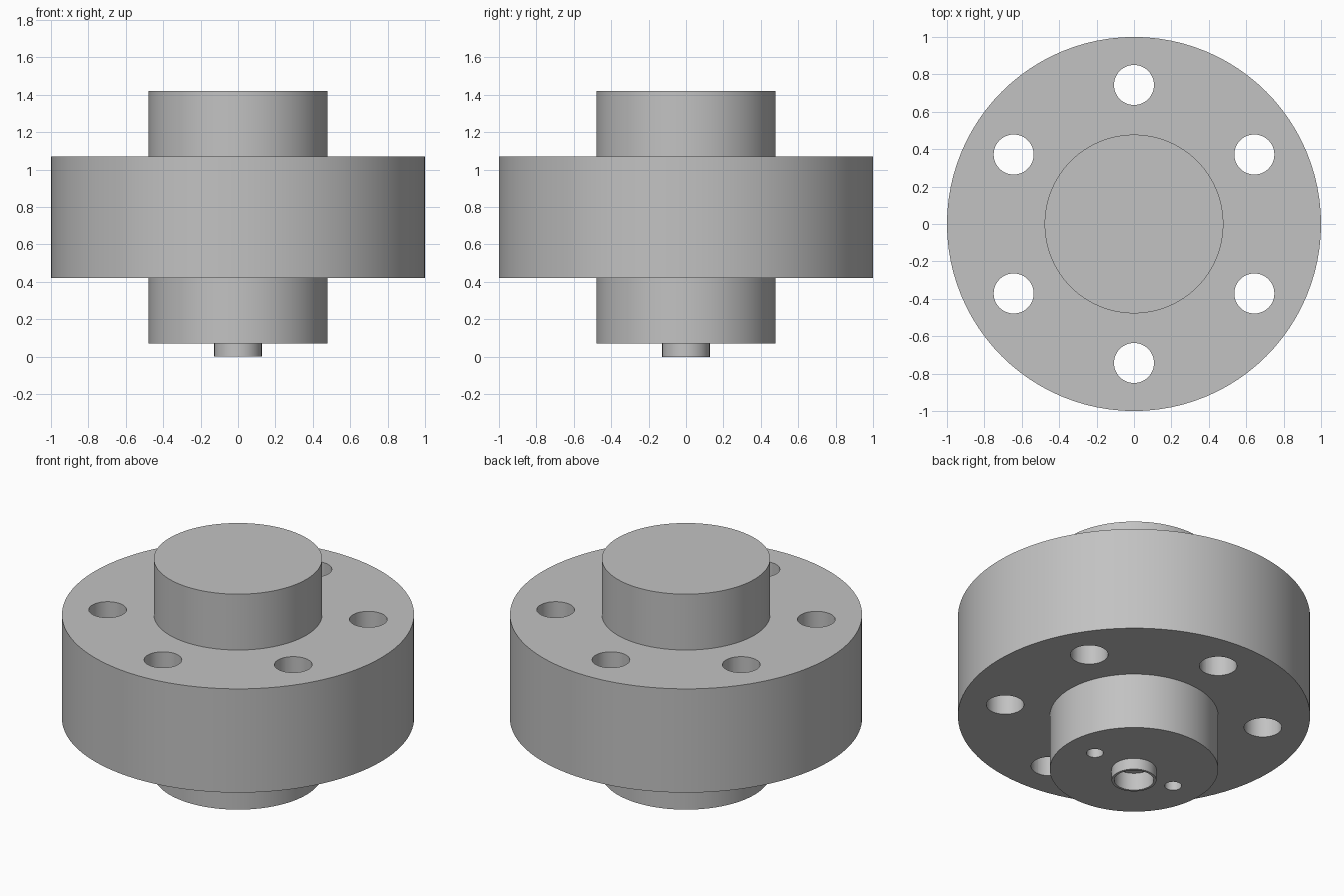
import bpy, bmesh, math
from mathutils import Matrix

default = bpy.data.objects.get("Cube")
if default:
    bpy.data.objects.remove(default, do_unlink=True)

# Single machined-metal colour
GREY = (0.54, 0.54, 0.54, 1.0)
metal = bpy.data.materials.new("plain_grey")
metal.diffuse_color = GREY
metal.use_nodes = True
metal.node_tree.nodes["Principled BSDF"].inputs["Base Color"].default_value = GREY


def add_object(name, bm):
    bmesh.ops.recalc_face_normals(bm, faces=bm.faces)
    mesh = bpy.data.meshes.new(name)
    bm.to_mesh(mesh)
    bm.free()
    mesh.materials.append(metal)
    obj = bpy.data.objects.new(name, mesh)
    bpy.context.collection.objects.link(obj)
    return obj


def lathe(name, profile, sides):
    """Turn a (radius, height) profile about the z axis."""
    bm = bmesh.new()
    verts = [bm.verts.new((r, 0, z)) for r, z in profile]
    edges = [bm.edges.new(pair) for pair in zip(verts, verts[1:])]
    bmesh.ops.spin(bm, geom=verts + edges, cent=(0, 0, 0), axis=(0, 0, 1),
                   angle=math.tau, steps=sides, use_duplicate=False)
    bmesh.ops.remove_doubles(bm, verts=bm.verts, dist=0.0001)
    return add_object(name, bm)


def drill(target, name, centres, radius, z0, z1, sides=48):
    """Cut round holes at the given centres."""
    bm = bmesh.new()
    for x, y in centres:
        bmesh.ops.create_cone(bm, cap_ends=True, segments=sides,
                              radius1=radius, radius2=radius, depth=z1 - z0,
                              matrix=Matrix.Translation((x, y, (z0 + z1) / 2)))
    cutter = add_object(name, bm)
    mod = target.modifiers.new(name, 'BOOLEAN')
    mod.operation = 'DIFFERENCE'
    mod.solver = 'EXACT'
    mod.object = cutter
    bpy.context.view_layer.objects.active = target
    bpy.ops.object.modifier_apply(modifier=name)
    bpy.data.objects.remove(cutter, do_unlink=True)


# Flange with a hub on both sides and a hollow spigot underneath
HUB, FLANGE, SPIGOT, BORE = 0.478, 1.0, 0.127, 0.112
HUB_BOTTOM, HUB_TOP = 0.07, 1.42
FLANGE_BOTTOM, FLANGE_TOP = 0.42, 1.07
BORE_TOP = 0.11
body = lathe("flanged_hub", [
    (0, BORE_TOP), (BORE, BORE_TOP), (BORE, 0), (SPIGOT, 0),
    (SPIGOT, HUB_BOTTOM), (HUB, HUB_BOTTOM), (HUB, FLANGE_BOTTOM),
    (FLANGE, FLANGE_BOTTOM), (FLANGE, FLANGE_TOP), (HUB, FLANGE_TOP),
    (HUB, HUB_TOP), (0, HUB_TOP)], 96)

# Six bolt holes through the flange
bolt_circle = 0.743
angles = [math.radians(30 + 60 * i) for i in range(6)]
drill(body, "bolt_holes",
      [(bolt_circle * math.cos(a), bolt_circle * math.sin(a)) for a in angles],
      0.107, 0.3, 1.2)

# Two blind pin holes beside the spigot
drill(body, "pin_holes", [(-0.29, 0), (0.29, 0)], 0.048, 0.0, 0.22, 32)

# Smooth round walls with crisp rims
bpy.ops.object.select_all(action='DESELECT')
body.select_set(True)
bpy.context.view_layer.objects.active = body
bpy.ops.object.shade_smooth_by_angle(angle=math.radians(30))
